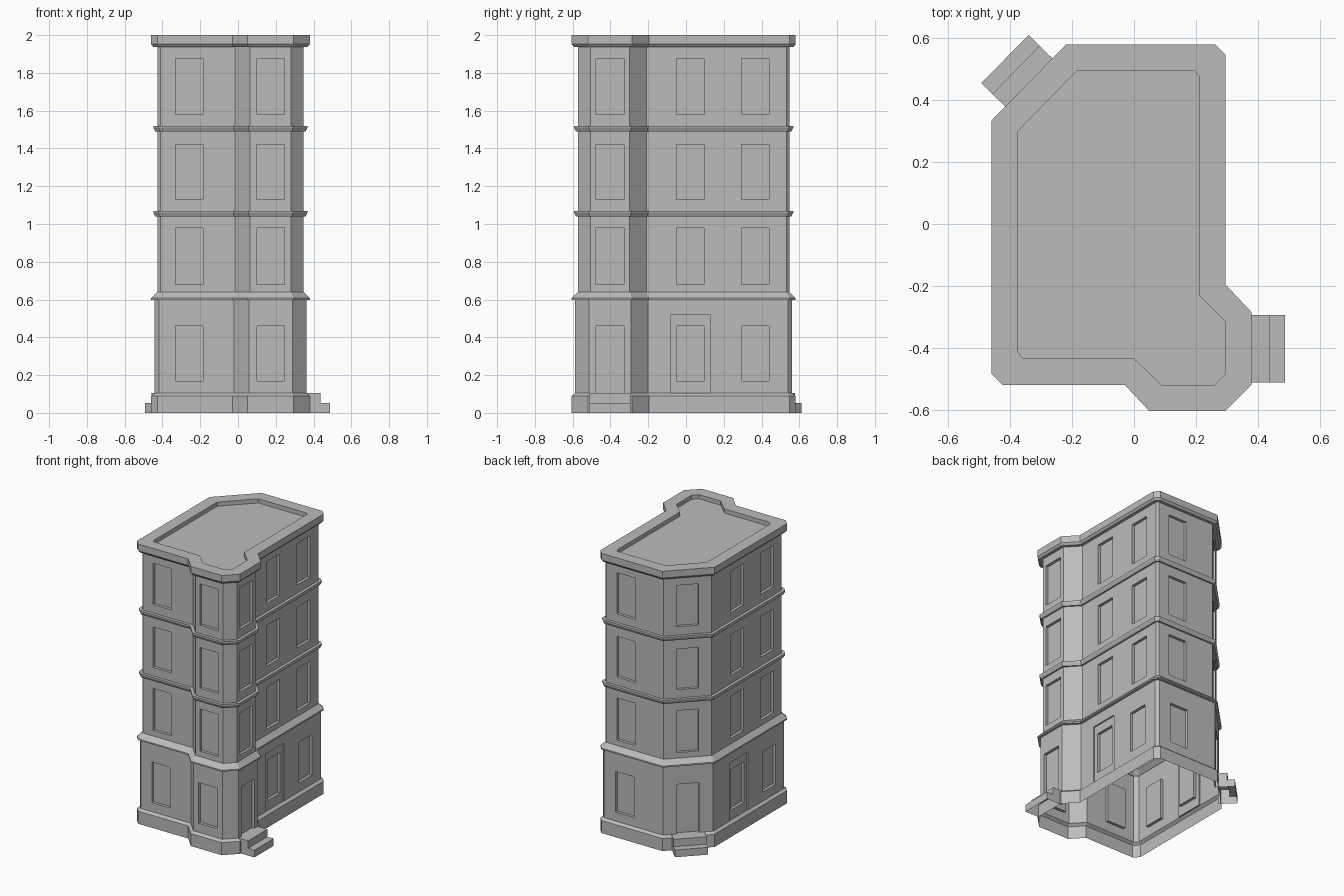
import bpy
import bmesh
from mathutils import Vector

if "Cube" in bpy.data.objects:
    bpy.data.objects.remove(bpy.data.objects["Cube"], do_unlink=True)

stone = bpy.data.materials.new("grey stone")
stone.use_nodes = True
grey = (0.5, 0.5, 0.5, 1.0)
stone.diffuse_color = grey
stone.node_tree.nodes["Principled BSDF"].inputs["Base Color"].default_value = grey

# Footprint, counter-clockwise, at its widest
FOOTPRINT = [Vector(p) for p in (
    (-.46, -.485), (-.425, -.52), (-.03, -.52), (.05, -.605),
    (.295, -.605), (.38, -.52), (.38, -.285), (.295, -.195),
    (.295, .547), (.262, .58), (-.22, .58), (-.46, .335))]
# Inner edge of the parapet
ROOF_EDGE = [Vector(p) for p in (
    (-.375, -.415), (-.358, -.435), (0, -.435), (.09, -.52),
    (.26, -.52), (.295, -.485), (.295, -.315), (.21, -.23),
    (.21, .48), (.195, .495), (-.185, .495), (-.375, .3))]
COUNT = len(FOOTPRINT)
PLINTH_TOP = .105
GROUND_INSET, UPPER_INSET = .018, .033
HALF_WINDOW = .073


def edge_axes(i):
    """Direction and outward normal of a footprint edge."""
    along = (FOOTPRINT[(i + 1) % COUNT] - FOOTPRINT[i]).normalized()
    return along, Vector((along.y, -along.x))


def inset(d):
    """Footprint moved inwards by d with mitred corners."""
    points = []
    for i, p in enumerate(FOOTPRINT):
        a, b = edge_axes(i - 1)[1], edge_axes(i)[1]
        points.append(p - (a + b) * d / (1 + a.dot(b)))
    return points


def finish(name, bm):
    bmesh.ops.remove_doubles(bm, verts=bm.verts, dist=.0001)
    mesh = bpy.data.meshes.new(name)
    bm.to_mesh(mesh)
    bm.free()
    mesh.materials.append(stone)
    obj = bpy.data.objects.new(name, mesh)
    bpy.context.collection.objects.link(obj)
    return obj


def trim(name, levels, cap=False):
    """Stack rings given as (inset or outline, height)."""
    bm = bmesh.new()
    rings = []
    for shape, z in levels:
        outline = shape if isinstance(shape, list) else inset(shape)
        rings.append([bm.verts.new((p.x, p.y, z)) for p in outline])
    for low, high in zip(rings, rings[1:]):
        for i in range(COUNT):
            j = (i + 1) % COUNT
            bm.faces.new((low[i], low[j], high[j], high[i]))
    if cap:
        bm.faces.new(rings[-1])
    return finish(name, bm)


def nest(bm, place, rects):
    """Bridge nested rectangles (left, right, bottom, top, depth) and cap the last."""
    loops = []
    for l, r, b, t, depth in rects:
        loops.append([place(l, b, depth), place(r, b, depth),
                      place(r, t, depth), place(l, t, depth)])

    def face(points):
        u, v = points[2] - points[0], points[3] - points[1]
        if u.cross(v).length > .00001:
            bm.faces.new([bm.verts.new(p) for p in points])

    for outer, inner in zip(loops, loops[1:]):
        for i in range(4):
            j = (i + 1) % 4
            face([outer[i], outer[j], inner[j], inner[i]])
    face(loops[-1])


# Openings: edge number -> offsets from the middle of that edge
OPENINGS = {1: [-.03], 3: [0], 5: [0], 7: [-.153, .19],
            9: [-.07], 10: [0], 11: [-.11, .232]}
DOORS = (5, 10)
FRAMED = (7, 11)


def storey(name, d, bottom, top, sill, head, ground=False):
    bm = bmesh.new()
    points = inset(d)
    for i in range(COUNT):
        along, out = edge_axes(i)
        middle = (FOOTPRINT[i] + FOOTPRINT[(i + 1) % COUNT]) / 2 - out * d

        def place(u, z, depth):
            p = middle + along * u - out * depth
            return Vector((p.x, p.y, z))

        start = (points[i] - middle).dot(along)
        end = (points[(i + 1) % COUNT] - middle).dot(along)
        centres = OPENINGS.get(i, [])
        splits = [(a + b) / 2 for a, b in zip(centres, centres[1:])]
        bounds = [start] + splits + [end]
        for n in range(len(bounds) - 1):
            rects = [(bounds[n], bounds[n + 1], bottom, top, 0)]
            if centres:
                c, depth, low = centres[n], 0, sill
                if ground and i in DOORS:
                    low = bottom
                # Shallow surround on the ground floor
                if ground and i in FRAMED and n == 0:
                    panel = (c - .103, c + .103, bottom, .52)
                    rects += [panel + (0,), panel + (.01,)]
                    depth = .01
                hole = (c - HALF_WINDOW, c + HALF_WINDOW, low, head)
                rects += [hole + (depth,), hole + (depth + .02,)]
            nest(bm, place, rects)
    return finish(name, bm)


# Walls
storey("ground_floor_wall", GROUND_INSET, PLINTH_TOP, .597, .17, .46, True)
storey("first_floor_wall", UPPER_INSET, .64, 1.04, .68, .98)
storey("second_floor_wall", UPPER_INSET, 1.07, 1.49, 1.13, 1.42)
storey("third_floor_wall", UPPER_INSET, 1.52, 1.937, 1.58, 1.875)

# Plinth, mouldings, parapet and roof
trim("plinth", [(0, 0), (0, .09), (GROUND_INSET, PLINTH_TOP)])
trim("ground_cornice", [(GROUND_INSET, .597), (0, .597), (0, .607), (UPPER_INSET, .64)])
for name, z in (("lower_band", 1.04), ("upper_band", 1.49)):
    trim(name, [(UPPER_INSET, z), (.022, z), (.012, z + .02),
                (.012, z + .03), (UPPER_INSET, z + .03)])
trim("parapet_and_roof", [(UPPER_INSET, 1.937), (.012, 1.937), (0, 1.952), (0, 2),
                          (ROOF_EDGE, 2), (ROOF_EDGE, 1.97)], cap=True)


def steps(name, edge):
    """Two steps leading out from a door, open underneath."""
    along, out = edge_axes(edge)
    middle = (FOOTPRINT[edge] + FOOTPRINT[(edge + 1) % COUNT]) / 2
    profile = [(-GROUND_INSET, 0), (.108, 0), (.108, .052), (.058, .052),
               (.058, PLINTH_TOP), (-GROUND_INSET, PLINTH_TOP)]
    bm = bmesh.new()
    sides = []
    for s in (-.109, .109):
        flat = [middle + along * s + out * u for u, z in profile]
        sides.append([bm.verts.new((p.x, p.y, z)) for p, (u, z) in zip(flat, profile)])
    bm.faces.new(sides[0])
    bm.faces.new(sides[1][::-1])
    for i in range(1, len(profile) - 1):
        bm.faces.new((sides[0][i], sides[1][i], sides[1][i + 1], sides[0][i + 1]))
    bmesh.ops.recalc_face_normals(bm, faces=bm.faces)
    return finish(name, bm)


steps("bay_door_steps", 5)
steps("corner_door_steps", 10)
